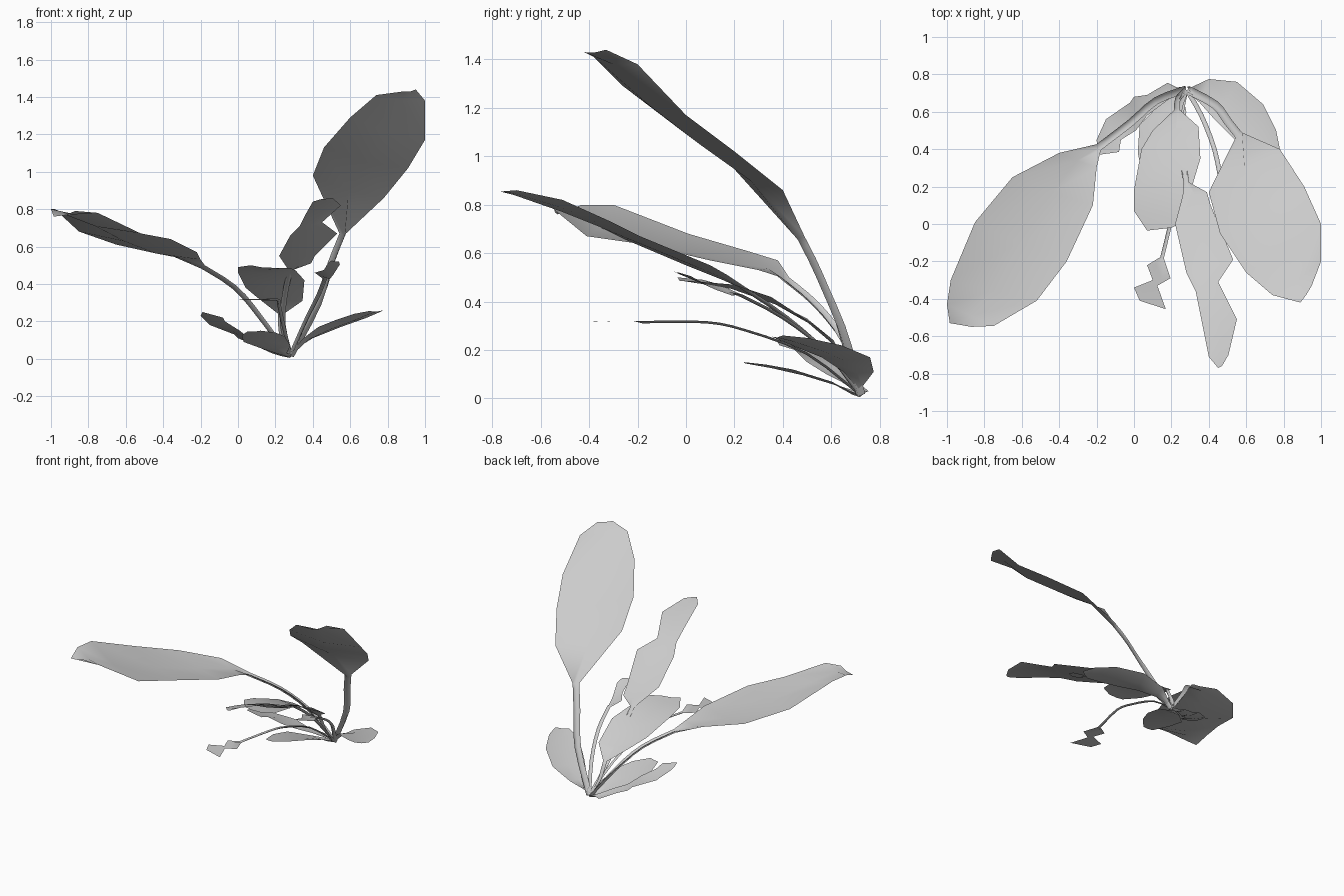
import bpy, bmesh
from mathutils import Vector as V
from mathutils.geometry import interpolate_bezier

BASE = (0.28, 0.72, 0.02)


def smooth_path(pts, steps=3):
    """Rounded path through a few points."""
    p = [V(q) for q in pts]
    out = []
    for i in range(len(p) - 1):
        t0 = (p[i + 1] - p[max(i - 1, 0)]) / 6
        t1 = (p[min(i + 2, len(p) - 1)] - p[i]) / 6
        out += interpolate_bezier(p[i], p[i] + t0, p[i + 1] - t1, p[i + 1], steps + 1)[:-1]
    return out + [p[-1]]


def leaf(name, stem, left, right, sag=0.06, width=0.03):
    """Folded stalk along a path, opening into a blade lofted between two edges."""
    rows = []
    path = smooth_path([BASE] + stem)
    for i, c in enumerate(path):
        t = (path[min(i + 1, len(path) - 1)] - path[max(i - 1, 0)]).normalized()
        side = V((-t.y, t.x, 0)).normalized()
        down = t.cross(side)
        if down.z > 0:
            down = -down
        h = width / 2
        rows.append((c + side * h, c + down * h, c - side * h))
    centre = [(V(a) + V(b)) / 2 for a, b in zip(left, right)]
    for i, (a, b) in enumerate(zip(left, right)):
        a, b = V(a), V(b)
        along = centre[min(i + 1, len(centre) - 1)] - centre[max(i - 1, 0)]
        n = (b - a).cross(along).normalized()
        if n.z < 0:
            n = -n
        rows.append((a, (a + b) / 2 - n * sag * (b - a).length, b))
    bm = bmesh.new()
    grid = [[bm.verts.new(p) for p in r] for r in rows]
    for r, s in zip(grid, grid[1:]):
        for k in (0, 1):
            bm.faces.new((r[k], r[k + 1], s[k + 1], s[k])).smooth = True
    me = bpy.data.meshes.new(name)
    bmesh.ops.recalc_face_normals(bm, faces=bm.faces)
    bm.to_mesh(me)
    bm.free()
    ob = bpy.data.objects.new(name, me)
    bpy.context.collection.objects.link(ob)


# tall leaf on the right; left edges are listed looking from base to tip
# with the path turned so the stalk's left side joins the far edge
leaf("tall_leaf", [(0.43, 0.64, 0.30), (0.50, 0.55, 0.52), (0.56, 0.475, 0.67)],
     [(0.78, 0.40, 0.86), (0.91, 0.20, 1.02), (1.0, 0.0, 1.17), (1.0, -0.20, 1.38), (0.95, -0.33, 1.44)],
     [(0.40, 0.17, 0.98), (0.46, -0.05, 1.13), (0.60, -0.26, 1.29), (0.74, -0.38, 1.41), (0.89, -0.42, 1.43)],
     width=0.045)

# long leaf on the left
leaf("long_leaf", [(0.12, 0.66, 0.23), (-0.02, 0.54, 0.39), (-0.19, 0.41, 0.50)],
     [(-0.20, 0.30, 0.53), (-0.22, 0.10, 0.57), (-0.36, -0.20, 0.64), (-0.52, -0.41, 0.67),
      (-0.75, -0.545, 0.78), (-0.87, -0.55, 0.79)],
     [(-0.40, 0.38, 0.57), (-0.65, 0.25, 0.61), (-0.85, 0.01, 0.68), (-0.98, -0.30, 0.80),
      (-1.0, -0.43, 0.80), (-0.985, -0.53, 0.76)], width=0.04)

# broad low leaf on the right
leaf("low_right_leaf", [(0.30, 0.715, 0.05)],
     [(0.40, 0.775, 0.11), (0.55, 0.76, 0.17), (0.69, 0.64, 0.22), (0.76, 0.50, 0.25), (0.78, 0.40, 0.26)],
     [(0.35, 0.65, 0.11), (0.43, 0.56, 0.17), (0.53, 0.46, 0.21), (0.62, 0.39, 0.24), (0.70, 0.355, 0.255)])

# notched leaf reaching forward
leaf("front_leaf", [(0.24, 0.60, 0.18), (0.25, 0.42, 0.34), (0.28, 0.22, 0.475)],
     [(0.39, 0.17, 0.51), (0.41, 0.10, 0.55), (0.53, -0.19, 0.67), (0.45, -0.31, 0.73),
      (0.55, -0.51, 0.82), (0.505, -0.70, 0.86), (0.47, -0.76, 0.855)],
     [(0.26, 0.15, 0.49), (0.22, 0.0, 0.55), (0.28, -0.26, 0.66), (0.33, -0.36, 0.71),
      (0.36, -0.51, 0.77), (0.40, -0.71, 0.84), (0.45, -0.77, 0.855)], sag=0.04)

# centre leaf
leaf("centre_leaf", [(0.235, 0.67, 0.12), (0.23, 0.61, 0.24)],
     [(0.345, 0.52, 0.31), (0.355, 0.35, 0.42), (0.31, 0.20, 0.47), (0.28, 0.02, 0.485), (0.20, -0.02, 0.485)],
     [(0.10, 0.50, 0.33), (0.04, 0.40, 0.38), (0.0, 0.18, 0.46), (0.0, 0.07, 0.49), (0.07, -0.035, 0.50)],
     sag=0.04)

# ragged low leaf on the left
leaf("low_left_leaf", [(0.23, 0.715, 0.03)],
     [(0.15, 0.64, 0.07), (0.07, 0.58, 0.10), (0.01, 0.50, 0.15), (-0.07, 0.45, 0.20),
      (-0.08, 0.385, 0.22), (-0.19, 0.37, 0.25)],
     [(0.18, 0.755, 0.03), (0.07, 0.69, 0.08), (0.0, 0.68, 0.11), (-0.02, 0.65, 0.13),
      (-0.15, 0.56, 0.18), (-0.20, 0.45, 0.23)], sag=0.03)

# lowest leaf under the centre
leaf("lowest_leaf", [(0.25, 0.69, 0.03)],
     [(0.28, 0.60, 0.07), (0.25, 0.44, 0.12), (0.20, 0.33, 0.14), (0.12, 0.24, 0.15)],
     [(0.14, 0.64, 0.05), (0.03, 0.53, 0.09), (0.02, 0.38, 0.125), (0.05, 0.25, 0.145)], sag=0.04)

# torn flat leaflet on a long stalk
leaf("torn_leaflet", [(0.24, 0.50, 0.19), (0.22, 0.25, 0.285), (0.21, 0.08, 0.32), (0.15, -0.18, 0.32)],
     [(0.165, -0.20, 0.32), (0.195, -0.29, 0.32), (0.125, -0.33, 0.318), (0.17, -0.455, 0.315)],
     [(0.07, -0.22, 0.32), (0.10, -0.30, 0.32), (0.0, -0.34, 0.318), (0.03, -0.41, 0.315)],
     sag=0.0, width=0.02)

# small leaflet under the tall leaf
leaf("small_leaflet", [(0.36, 0.58, 0.20), (0.43, 0.40, 0.34), (0.465, 0.23, 0.43)],
     [(0.49, 0.19, 0.425), (0.51, 0.12, 0.45), (0.545, 0.02, 0.505), (0.54, -0.03, 0.52)],
     [(0.41, 0.16, 0.46), (0.46, 0.08, 0.475), (0.48, -0.02, 0.51), (0.50, -0.05, 0.525)],
     sag=0.03, width=0.025)
